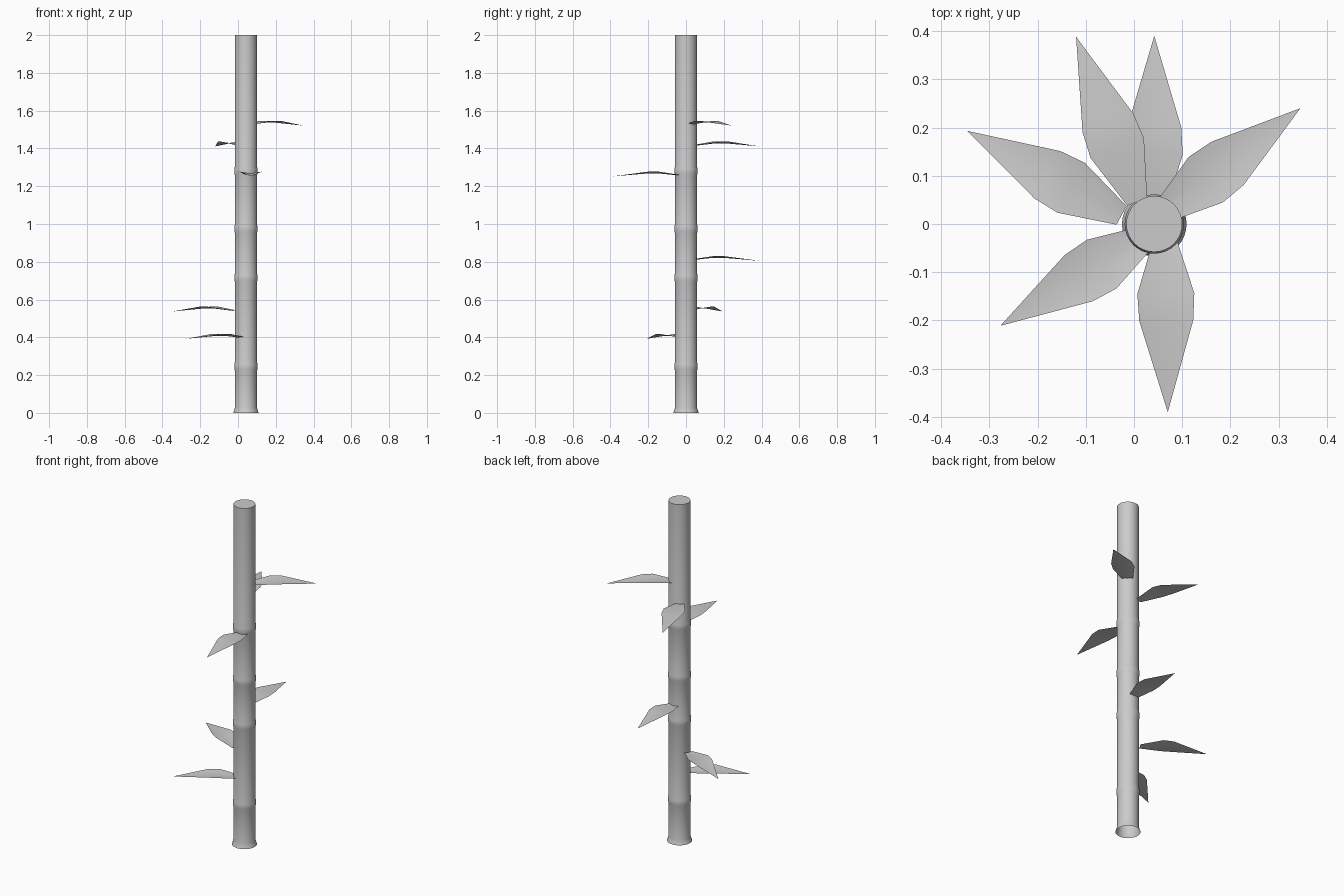
import bpy, bmesh, math
from mathutils import Vector

if "Cube" in bpy.data.objects:
    bpy.data.objects.remove(bpy.data.objects["Cube"])

CX = 0.042  # stalk axis x
R = 0.058


def make_object(name, bm):
    mesh = bpy.data.meshes.new(name)
    bmesh.ops.recalc_face_normals(bm, faces=bm.faces[:])
    bm.to_mesh(mesh)
    bm.free()
    ob = bpy.data.objects.new(name, mesh)
    bpy.context.collection.objects.link(ob)
    bpy.ops.object.select_all(action='DESELECT')
    ob.select_set(True)
    bpy.context.view_layer.objects.active = ob
    bpy.ops.object.shade_smooth_by_angle(angle=math.radians(35))
    return ob


# Stalk: lathed profile with flared foot, slim node ridges, open bottom, capped top
profile = [(0.067, 0), (0.063, 0.012), (R, 0.03)]
for z in (0.245, 0.715, 0.975, 1.28):
    profile += [(R, z - 0.025), (0.0615, z - 0.012), (0.0615, z + 0.012), (R, z + 0.025)]
profile.append((R, 2.0))
N = 32
bm = bmesh.new()
rings = []
for r, z in profile:
    rings.append([bm.verts.new((CX + r * math.cos(2 * math.pi * i / N),
                                r * math.sin(2 * math.pi * i / N), z)) for i in range(N)])
for a, b in zip(rings, rings[1:]):
    for i in range(N):
        j = (i + 1) % N
        bm.faces.new((a[i], a[j], b[j], b[i]))
bm.faces.new(rings[-1])
make_object("stalk", bm)


# Leaf: single sheet, drooping tip, slightly raised edges
# rows: distance back from tip, half width, edge z, midrib z
ROWS = [(0.19, 0.056, 0.0, -0.009), (0.246, 0.059, 0.0, -0.009), (0.365, 0.022, -0.018, -0.022)]


def leaf(name, tip, direction, peak):
    d = Vector(direction).normalized()
    side = Vector((-d.y, d.x))
    bm = bmesh.new()
    t = bm.verts.new((tip[0], tip[1], peak - 0.025))
    rows = []
    for s, w, ze, zm in ROWS:
        c = Vector(tip) - d * s
        row = []
        for k, z in ((-1, ze), (0, zm), (1, ze)):
            p = c + side * w * k
            row.append(bm.verts.new((p.x, p.y, peak + z)))
        rows.append(row)
    for k in (0, 1):
        bm.faces.new((t, rows[0][k + 1], rows[0][k]))
        for a, b in zip(rows, rows[1:]):
            bm.faces.new((a[k], a[k + 1], b[k + 1], b[k]))
    bm.normal_update()
    ob = make_object(name, bm)
    if ob.data.polygons[0].normal.z < 0:
        ob.data.flip_normals()


leaves = [((0.345, 0.24), (0.2085, 0.1575), 1.546),
          ((-0.12, 0.388), (-0.085, 0.23), 1.436),
          ((0.07, -0.39), (0.004, -0.245), 1.277),
          ((0.042, 0.39), (0, 1), 0.83),
          ((-0.346, 0.193), (-0.215, 0.1175), 0.562),
          ((-0.277, -0.211), (-0.212, -0.129), 0.417)]
for i, (tip, d, z) in enumerate(leaves):
    leaf("leaf_%d" % (i + 1), tip, d, z)
